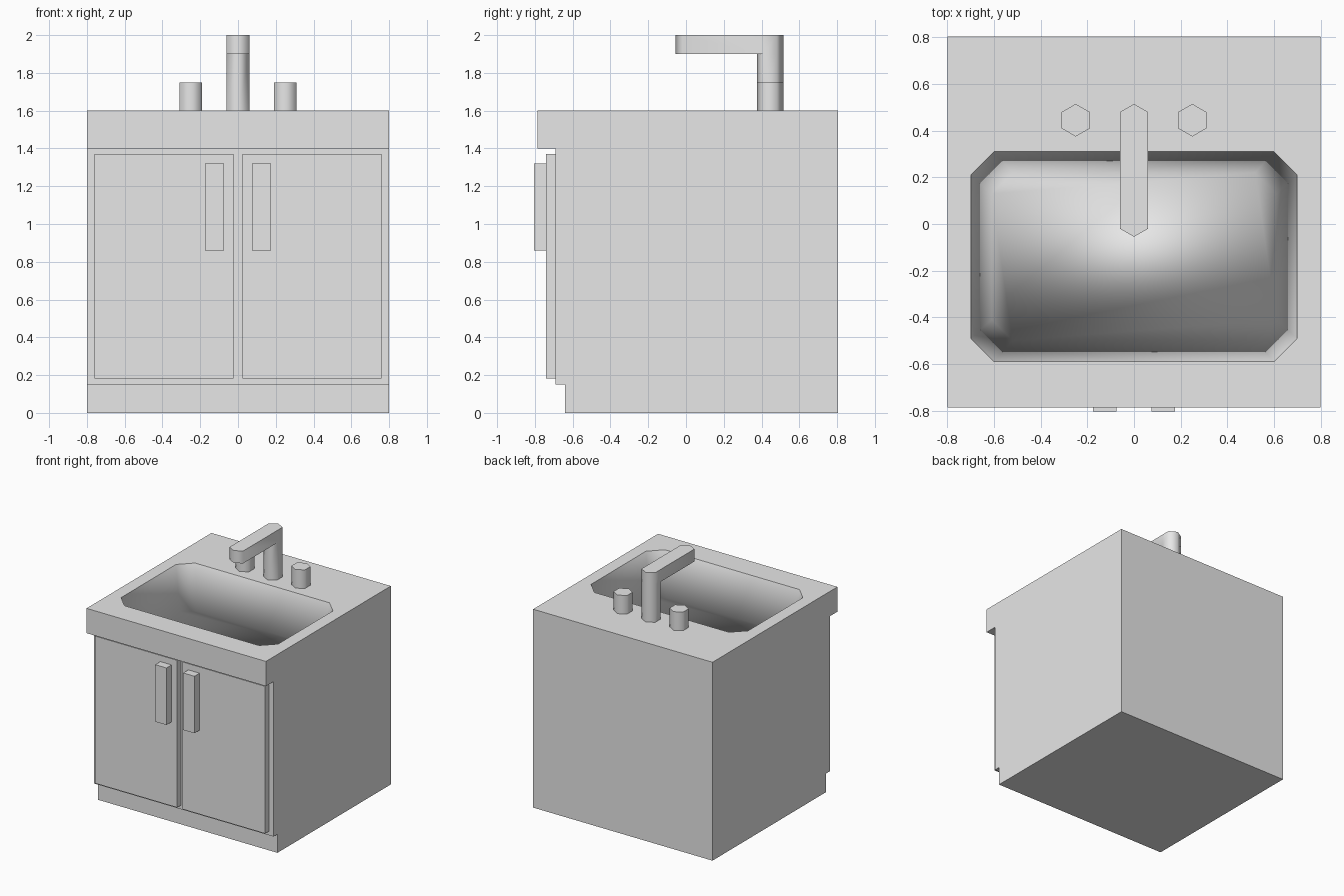
import bpy, bmesh, math

cube = bpy.data.objects.get("Cube")
if cube:
    bpy.data.objects.remove(cube, do_unlink=True)

GREY = (0.8, 0.8, 0.8, 1.0)
grey = bpy.data.materials.new("plain grey")
grey.use_nodes = True
grey.diffuse_color = GREY
grey.node_tree.nodes["Principled BSDF"].inputs["Base Color"].default_value = GREY

TOP, BACK = 1.6, 0.805
BOWL_Y = -0.14


def finish(bm, name, smooth_angle=None, fix_normals=True):
    if fix_normals:
        bmesh.ops.recalc_face_normals(bm, faces=bm.faces)
    mesh = bpy.data.meshes.new(name)
    bm.to_mesh(mesh)
    bm.free()
    mesh.materials.append(grey)
    obj = bpy.data.objects.new(name, mesh)
    bpy.context.collection.objects.link(obj)
    if smooth_angle is not None:
        bpy.ops.object.select_all(action='DESELECT')
        obj.select_set(True)
        bpy.context.view_layer.objects.active = obj
        bpy.ops.object.shade_smooth_by_angle(angle=math.radians(smooth_angle))
    return obj


def box(name, x, y, z):
    bm = bmesh.new()
    bmesh.ops.create_cube(bm, size=1)
    for v in bm.verts:
        v.co = [r[0] + (c + 0.5) * (r[1] - r[0]) for c, r in zip(v.co, (x, y, z))]
    return finish(bm, name)


def bowl_outline(half_x, half_y, cut, z):
    """Rectangle with cut corners, two points per corner, counter-clockwise."""
    pts = []
    for sx, sy in ((-1, -1), (1, -1), (1, 1), (-1, 1)):
        a = (sx * half_x, BOWL_Y + sy * (half_y - cut), z)
        b = (sx * (half_x - cut), BOWL_Y + sy * half_y, z)
        pts += [a, b] if sx == sy else [b, a]
    return pts


def hex_column(bm, x, y, heights, radius=0.07):
    """Six-sided column with corners pointing to front and back."""
    rings = []
    for z in heights:
        angles = [math.radians(30 + 60 * i) for i in range(6)]
        rings.append([bm.verts.new((x + radius * math.cos(a), y + radius * math.sin(a), z))
                      for a in angles])
    for low, high in zip(rings, rings[1:]):
        for i in range(6):
            j = (i + 1) % 6
            bm.faces.new((low[i], low[j], high[j], high[i]))
    bm.faces.new(rings[0][::-1])
    bm.faces.new(rings[-1])


# Cabinet body: side profile with toe kick and counter lip, pulled across x
profile = [(BACK, TOP), (BACK, 0), (-0.64, 0), (-0.64, 0.15),
           (-0.69, 0.15), (-0.69, 1.4), (-0.787, 1.4), (-0.787, TOP)]
bm = bmesh.new()
left = [bm.verts.new((0.8, y, z)) for y, z in profile]
right = [bm.verts.new((-0.8, y, z)) for y, z in profile]
bm.faces.new(left)
bm.faces.new(right[::-1])
for i in range(len(profile) - 1):
    bm.faces.new((left[i], right[i], right[i + 1], left[i + 1]))
# Counter top around the bowl opening
rim = [bm.verts.new(p) for p in bowl_outline(0.7, 0.45, 0.1, TOP)]
corners = [right[-1], left[-1], left[0], right[0]]
for i in range(4):
    j = (i + 1) % 4
    bm.faces.new((corners[i], rim[2 * i], rim[2 * i + 1]))
    bm.faces.new((corners[i], corners[j], rim[2 * j], rim[2 * i + 1]))
finish(bm, "cabinet_body")

# Sink bowl, softly shaded with sloping walls
bm = bmesh.new()
upper = [bm.verts.new(p) for p in bowl_outline(0.7, 0.45, 0.1, TOP)]
lower = [bm.verts.new(p) for p in bowl_outline(0.61, 0.36, 0.09, TOP - 0.33)]
bm.faces.new(lower)
for i in range(8):
    j = (i + 1) % 8
    bm.faces.new((upper[j], upper[i], lower[i], lower[j]))
finish(bm, "sink_bowl", 180, fix_normals=False)

# Doors, pulls and tap knobs on both sides
for side, s in (("left", 1), ("right", -1)):
    box(side + "_door", sorted((s * 0.024, s * 0.76)), (-0.74, -0.69), (0.183, 1.37))
    box(side + "_door_pull", sorted((s * 0.075, s * 0.175)), (-0.805, -0.74), (0.86, 1.32))
    bm = bmesh.new()
    hex_column(bm, s * 0.25, 0.445, (TOP, 1.75))
    finish(bm, side + "_tap_knob", 65)

# Faucet: column whose upper front faces are pulled forward into the spout
bm = bmesh.new()
hex_column(bm, 0, 0.445, (TOP, 1.9, 2.0))
bm.normal_update()
front = [f for f in bm.faces
         if f.normal.y < -0.3 and f.calc_center_median().z > 1.9]
new = bmesh.ops.extrude_face_region(bm, geom=front)["geom"]
bmesh.ops.delete(bm, geom=[f for f in front if f.is_valid], context='FACES')
bmesh.ops.translate(bm, vec=(0, -0.43, 0),
                    verts=[v for v in new if isinstance(v, bmesh.types.BMVert)])
finish(bm, "faucet", 65)
